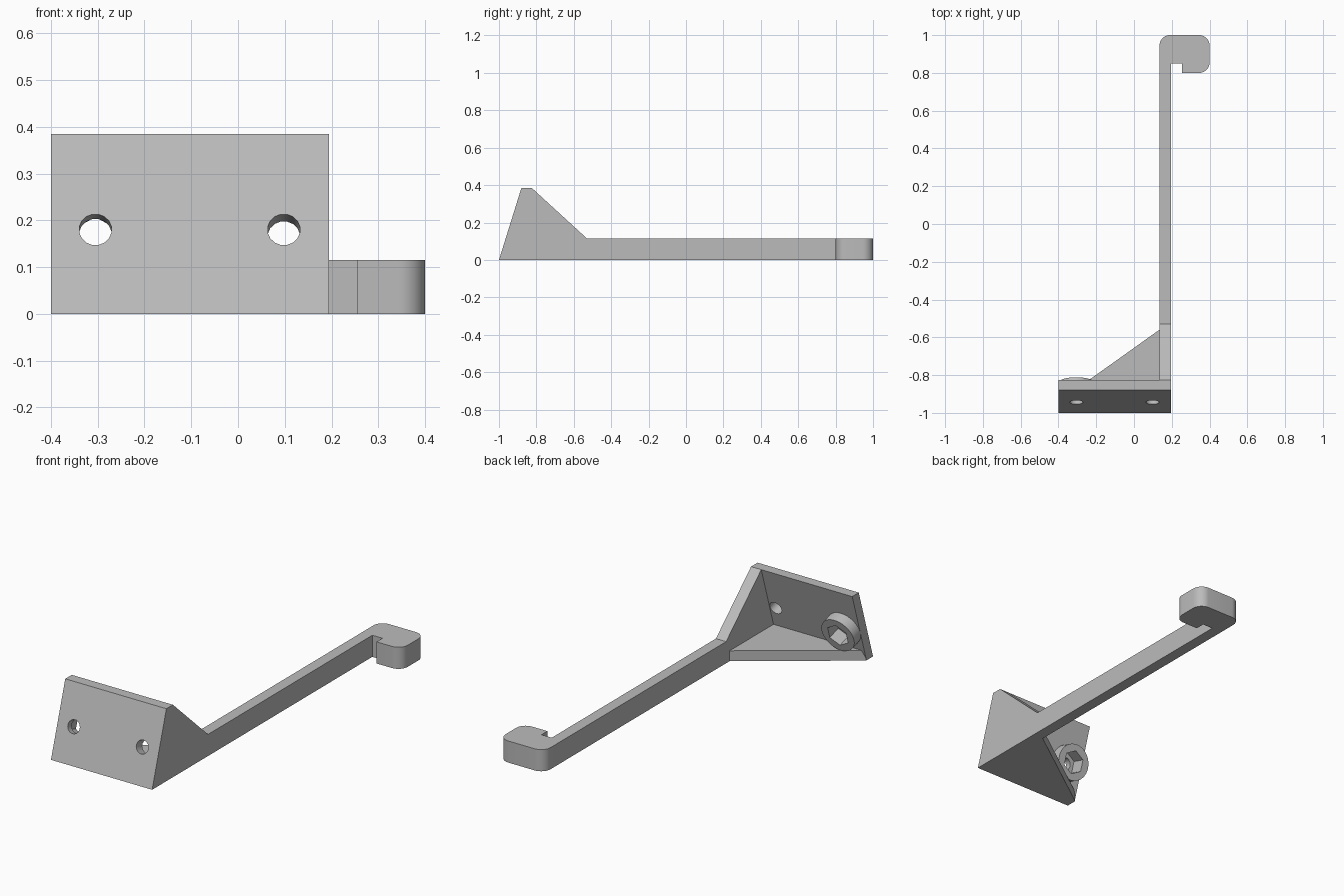
import bpy, bmesh, math
from mathutils import Matrix, Vector

cube = bpy.data.objects.get("Cube")
if cube:
    bpy.data.objects.remove(cube, do_unlink=True)

grey = bpy.data.materials.new("plain grey")
grey.use_nodes = True
colour = (0.5, 0.5, 0.5, 1)
grey.diffuse_color = colour
grey.node_tree.nodes["Principled BSDF"].inputs["Base Color"].default_value = colour


def finish(name, bm):
    bmesh.ops.recalc_face_normals(bm, faces=bm.faces)
    mesh = bpy.data.meshes.new(name)
    bm.to_mesh(mesh)
    bm.free()
    mesh.materials.append(grey)
    obj = bpy.data.objects.new(name, mesh)
    bpy.context.collection.objects.link(obj)
    return obj


def prism(name, outline, place, lo, hi):
    """Extrude an outline; place(a, b, t) maps it into space."""
    bm = bmesh.new()
    face = bm.faces.new([bm.verts.new(place(a, b, lo)) for a, b in outline])
    new = bmesh.ops.extrude_face_region(bm, geom=[face])["geom"]
    shift = Vector(place(0, 0, hi)) - Vector(place(0, 0, lo))
    bmesh.ops.translate(bm, vec=shift, verts=[v for v in new if isinstance(v, bmesh.types.BMVert)])
    return finish(name, bm)


def along_x(a, b, t):
    return (t, a, b)


def along_z(a, b, t):
    return (a, b, t)


# Plate tilt and the axis its holes follow
tilt = math.atan2(0.12, 0.385)
axis = Vector((0, math.cos(tilt), -math.sin(tilt)))
HOLE_Z = 0.18


def rod(name, x, sides, radius, start, end, turn=0):
    """Round or polygonal rod square to the plate, measured from its front face."""
    bm = bmesh.new()
    bmesh.ops.create_cone(bm, cap_ends=True, segments=sides, radius1=radius,
                          radius2=radius, depth=end - start)
    bmesh.ops.rotate(bm, verts=bm.verts, matrix=Matrix.Rotation(turn, 3, 'Z'))
    bmesh.ops.rotate(bm, verts=bm.verts, matrix=Matrix.Rotation(-math.pi / 2 - tilt, 3, 'X'))
    origin = Vector((x, -1 + HOLE_Z * math.tan(tilt), HOLE_Z))
    bmesh.ops.translate(bm, verts=bm.verts, vec=origin + axis * (start + end) / 2)
    return finish(name, bm)


def arc(cx, cy, r, start, steps=10):
    return [(cx + r * math.cos(start + math.pi / 2 * i / steps),
             cy + r * math.sin(start + math.pi / 2 * i / steps)) for i in range(steps + 1)]


# Leaning mounting plate
bracket = prism("hook_bracket", [(-1, 0), (-0.945, 0), (-0.825, 0.385), (-0.88, 0.385)],
                along_x, -0.4, 0.195)

# Side rib running into the long arm
arm = prism("arm", [(-1, 0), (0.9, 0), (0.9, 0.115), (-0.53, 0.115),
                    (-0.825, 0.385), (-0.88, 0.385)], along_x, 0.135, 0.195)

# Rounded hook at the end of the arm
r = 0.055
hook_outline = ([(0.135, 0.84), (0.195, 0.84), (0.195, 0.85), (0.255, 0.85), (0.255, 0.8)]
                + arc(0.4 - r, 0.8 + r, r, -math.pi / 2)
                + arc(0.4 - r, 1 - r, r, 0)
                + arc(0.135 + r, 1 - r, r, math.pi / 2))
hook = prism("hook", hook_outline, along_z, 0, 0.115)

# Flat floor gusset and nut boss
gusset = prism("gusset", [(-0.4, -0.95), (0.15, -0.95), (0.15, -0.549), (-0.4, -0.941)],
               along_z, 0, 0.055)
boss = rod("nut_boss", -0.305, 48, 0.095, 0.02, 0.109)

# Bolt holes and hexagonal nut pocket
cutters = [rod("left_hole_cutter", 0.098, 16, 0.035, -0.05, 0.15, math.pi / 16),
           rod("right_hole_cutter", -0.305, 16, 0.035, -0.05, 0.15, math.pi / 16),
           rod("nut_pocket_cutter", -0.305, 6, 0.062, 0.035, 0.16)]

jobs = [(p, 'UNION') for p in (arm, hook, gusset, boss)] + [(c, 'DIFFERENCE') for c in cutters]
bpy.context.view_layer.objects.active = bracket
for part, operation in jobs:
    part.hide_render = True
    mod = bracket.modifiers.new(part.name, 'BOOLEAN')
    mod.object = part
    mod.operation = operation
    mod.solver = 'EXACT'
    bpy.ops.object.modifier_apply(modifier=mod.name)
    bpy.data.objects.remove(part, do_unlink=True)

# Merge flat regions and smooth the rounded corners
bm = bmesh.new()
bm.from_mesh(bracket.data)
bmesh.ops.remove_doubles(bm, verts=bm.verts, dist=0.0005)
bmesh.ops.dissolve_limit(bm, angle_limit=0.01, verts=bm.verts, edges=bm.edges)
bm.to_mesh(bracket.data)
bm.free()
bpy.ops.object.select_all(action='DESELECT')
bracket.select_set(True)
bpy.ops.object.shade_smooth_by_angle(angle=math.radians(25))
